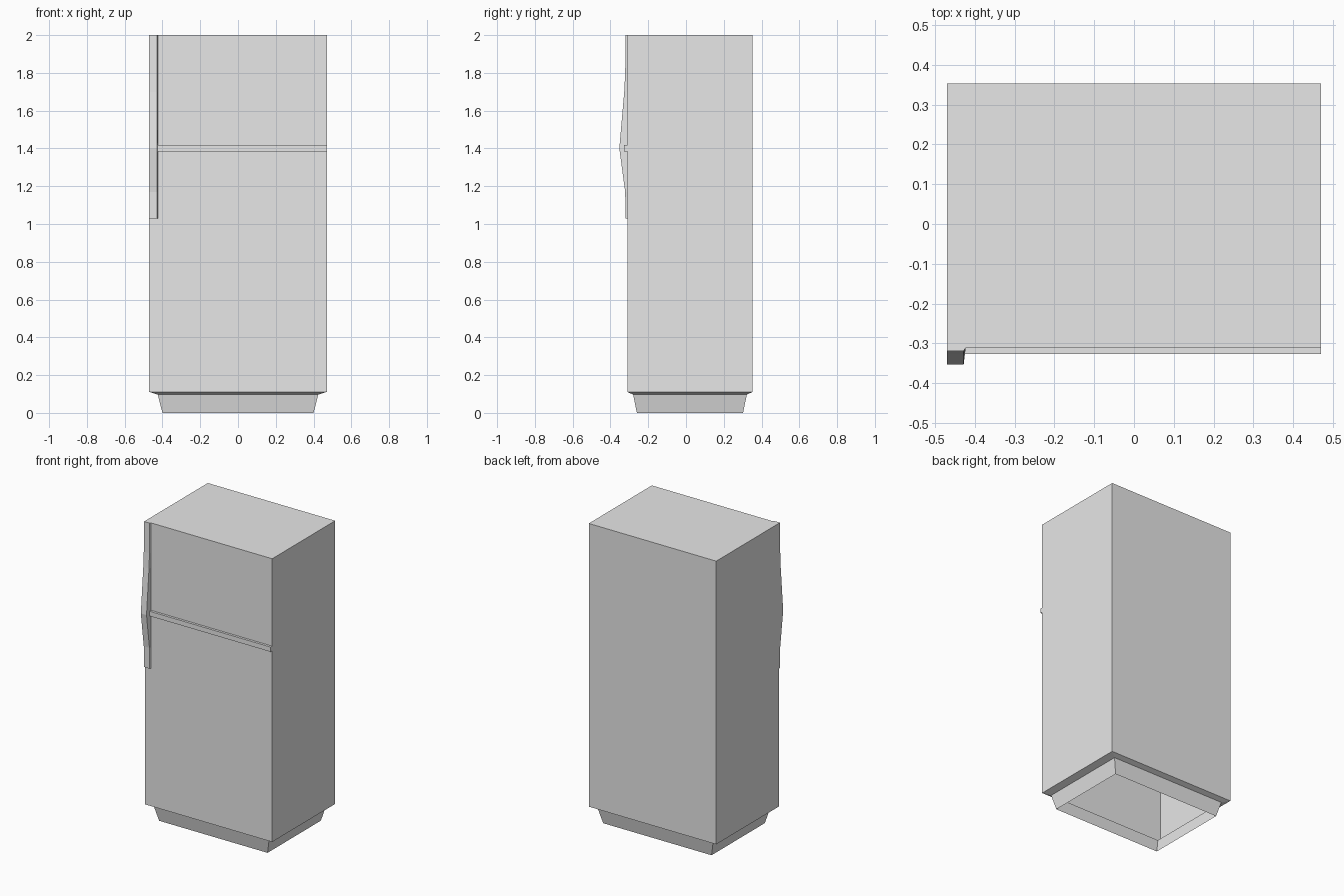
import bpy
import bmesh

cube = bpy.data.objects.get("Cube")
if cube:
    bpy.data.objects.remove(cube, do_unlink=True)

grey = bpy.data.materials.new("grey enamel")
grey.use_nodes = True
COLOUR = (0.8, 0.8, 0.8, 1)
grey.diffuse_color = COLOUR
grey.node_tree.nodes["Principled BSDF"].inputs["Base Color"].default_value = COLOUR


def loft(name, rings, cap_start=True, cap_end=True):
    """Bridge equal-length rings of points into one object."""
    bm = bmesh.new()
    loops = [[bm.verts.new(p) for p in ring] for ring in rings]
    for a, b in zip(loops, loops[1:]):
        for i in range(len(a)):
            j = (i + 1) % len(a)
            bm.faces.new((a[i], a[j], b[j], b[i]))
    if cap_start:
        bm.faces.new(loops[0][::-1])
    if cap_end:
        bm.faces.new(loops[-1])
    bmesh.ops.recalc_face_normals(bm, faces=bm.faces)
    mesh = bpy.data.meshes.new(name)
    bm.to_mesh(mesh)
    bm.free()
    mesh.materials.append(grey)
    obj = bpy.data.objects.new(name, mesh)
    bpy.context.collection.objects.link(obj)
    return obj


def rectangle(half_x, front, back, z):
    return [(-half_x, front, z), (half_x, front, z), (half_x, back, z), (-half_x, back, z)]


FRONT, BACK, HALF = -0.311, 0.353, 0.47

# Hollow cabinet with a recessed, tapered plinth that is open underneath
loft("cabinet", [
    rectangle(0.4, -0.26, 0.302, 0),
    rectangle(0.425, -0.28, 0.322, 0.097),
    rectangle(HALF, FRONT, BACK, 0.111),
    rectangle(HALF, FRONT, BACK, 2),
], cap_start=False)

# Trim strip between the two doors
loft("door_trim", [
    rectangle(HALF, -0.327, FRONT, z) for z in (1.385, 1.417)
])

# Long handle on the right edge, swelling where the doors meet
profile = [(1.03, -0.32), (1.17, -0.322), (1.4, -0.353), (1.7, -0.327), (1.8, -0.322), (2, -0.319)]
loft("door_handle", [
    [(-HALF, y, z), (-0.428, y, z), (-0.423, FRONT, z), (-HALF, FRONT, z)]
    for z, y in profile
])
